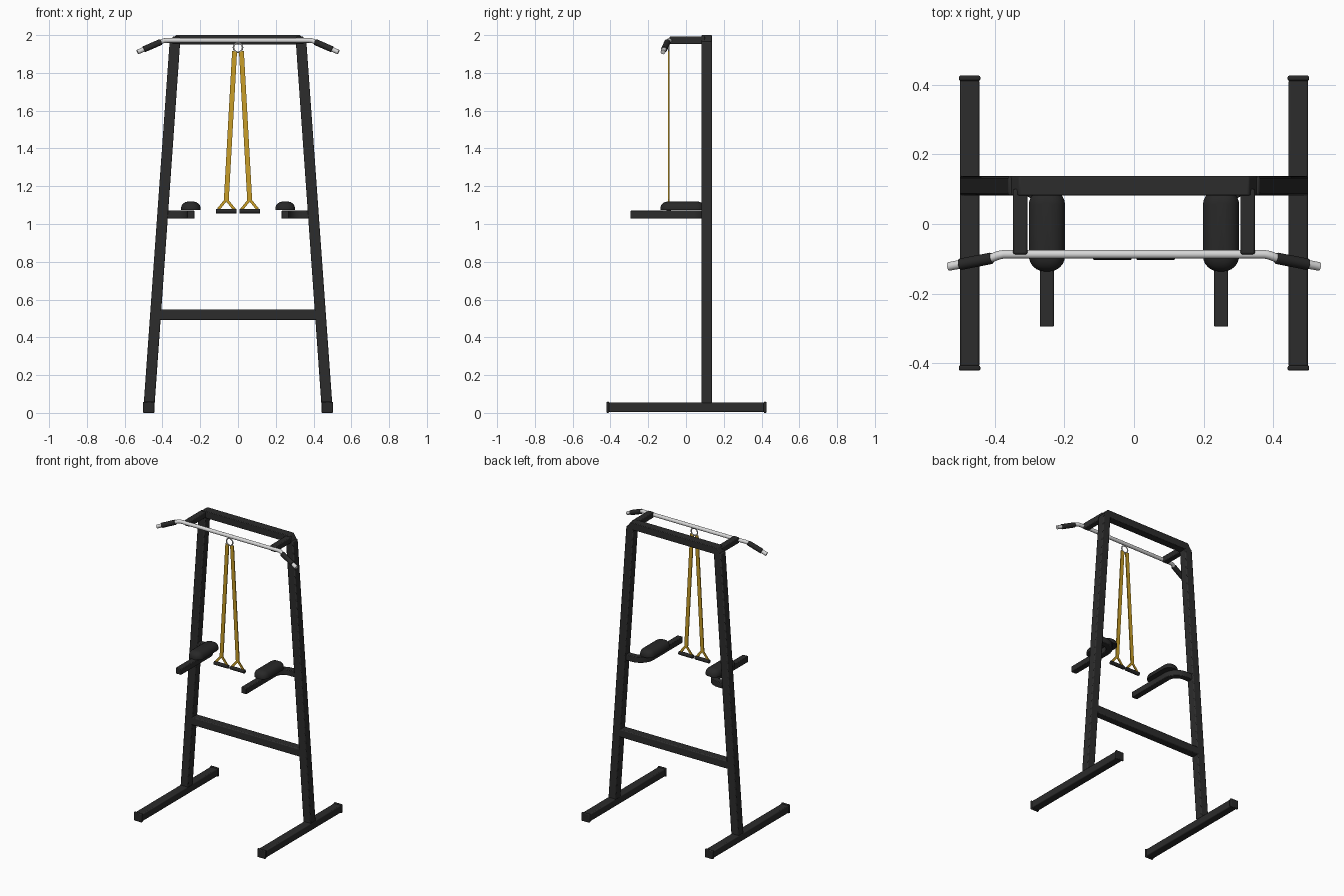
import bpy, bmesh, math
from mathutils import Vector

cube = bpy.data.objects.get("Cube")
if cube:
    bpy.data.objects.remove(cube, do_unlink=True)


def material(name, rgb, rough=0.5):
    m = bpy.data.materials.new(name)
    m.use_nodes = True
    m.diffuse_color = (*rgb, 1)
    b = m.node_tree.nodes["Principled BSDF"]
    b.inputs["Base Color"].default_value = (*rgb, 1)
    b.inputs["Roughness"].default_value = rough
    return m


BLACK = material("black steel", (0.025, 0.025, 0.025))
RUBBER = material("dark rubber", (0.021, 0.021, 0.021))
CHROME = material("pale metal", (0.68, 0.68, 0.68))
YELLOW = material("yellow webbing", (0.58, 0.34, 0.02))


def finish(name, bm, mat, bevel=0, segments=2):
    bmesh.ops.recalc_face_normals(bm, faces=bm.faces[:])
    me = bpy.data.meshes.new(name)
    bm.to_mesh(me)
    bm.free()
    ob = bpy.data.objects.new(name, me)
    bpy.context.collection.objects.link(ob)
    me.materials.append(mat)
    bpy.ops.object.select_all(action='DESELECT')
    ob.select_set(True)
    bpy.context.view_layer.objects.active = ob
    bpy.ops.object.shade_smooth_by_angle(angle=math.radians(40))
    if bevel:
        mod = ob.modifiers.new("rounded edges", 'BEVEL')
        mod.width = bevel
        mod.segments = segments
        mod.limit_method = 'ANGLE'
    return ob


def prism(name, outline, y0, y1, mat, bevel=0.006, segments=2):
    """Extrude an (x, z) outline from y0 to y1."""
    bm = bmesh.new()
    a = [bm.verts.new((x, y0, z)) for x, z in outline]
    b = [bm.verts.new((x, y1, z)) for x, z in outline]
    bm.faces.new(a)
    bm.faces.new(b)
    for i in range(len(a)):
        j = (i + 1) % len(a)
        bm.faces.new((a[i], a[j], b[j], b[i]))
    return finish(name, bm, mat, bevel, segments)


def box(name, x0, x1, y0, y1, z0, z1, mat, bevel=0.006):
    x0, x1 = sorted((x0, x1))
    return prism(name, [(x0, z0), (x1, z0), (x1, z1), (x0, z1)], y0, y1, mat, bevel)


def sweep(name, points, section, mat, bevel=0):
    """Sweep a (side, up) section along a path."""
    bm = bmesh.new()
    pts = [Vector(p) for p in points]
    rings = []
    for i, p in enumerate(pts):
        t = (pts[min(i + 1, len(pts) - 1)] - pts[max(i - 1, 0)]).normalized()
        side = t.cross(Vector((0, 0, 1))).normalized()
        up = side.cross(t)
        rings.append([bm.verts.new(p + side * u + up * v) for u, v in section])
    n = len(section)
    for a, b in zip(rings, rings[1:]):
        for i in range(n):
            bm.faces.new((a[i], a[(i + 1) % n], b[(i + 1) % n], b[i]))
    bm.faces.new(rings[0])
    bm.faces.new(rings[-1])
    return finish(name, bm, mat, bevel)


def circle(r, n=20):
    return [(r * math.cos(2 * math.pi * i / n), r * math.sin(2 * math.pi * i / n)) for i in range(n)]


def square(w):
    return [(-w, -w), (w, -w), (w, w), (-w, w)]


def strap(name, a, b, width, y):
    """Thin flat band between two (x, z) points."""
    d = Vector((b[0] - a[0], b[1] - a[1])).normalized() * width / 2
    n = (-d.y, d.x)
    quad = [(a[0] - n[0], a[1] - n[1]), (b[0] - n[0], b[1] - n[1]),
            (b[0] + n[0], b[1] + n[1]), (a[0] + n[0], a[1] + n[1])]
    return prism(name, quad, y - 0.003, y + 0.003, YELLOW, 0)


POST_Y = (0.082, 0.138)
BAR_Y, BAR_Z = -0.087, 1.972

# Crossbars joining the two posts
prism("top_crossbar", [(-0.362, 1.95), (0.362, 1.95), (0.33, 2.0), (-0.33, 2.0)], *POST_Y, BLACK, 0.004)
box("lower_crossbar", -0.43, 0.43, *POST_Y, 0.492, 0.547, BLACK)

for s, side in ((-1, "right"), (1, "left")):
    # Floor foot with end caps and leaning post
    box(side + "_foot", s * 0.444, s * 0.5, -0.41, 0.415, 0.004, 0.055, BLACK)
    for y, end in ((-0.421, "front"), (0.411, "back")):
        box(f"{side}_{end}_foot_cap", s * 0.441, s * 0.503, y, y + 0.015, 0, 0.059, RUBBER, 0.005)
    prism(side + "_post", [(s * 0.499, 0.05), (s * 0.441, 0.05), (s * 0.306, 1.965), (s * 0.362, 1.965)],
          *POST_Y, BLACK)

    # Arm carrying the pull-up bar
    box(side + "_bar_arm", s * 0.306, s * 0.347, BAR_Y, 0.1, 1.952, 1.992, BLACK, 0.005)

    # Dip handle: out of the post, round an elbow, then forward
    path = [(s * 0.395, 0.105, 1.05)]
    for i in range(9):
        a = math.radians(90 * i / 8)
        path.append((s * (0.33 - 0.08 * math.sin(a)), 0.025 + 0.08 * math.cos(a), 1.05))
    path.append((s * 0.25, -0.295, 1.05))
    sweep(side + "_dip_handle", path, square(0.0205), BLACK, 0.004)

    # Domed forearm pad with rounded ends
    bm = bmesh.new()
    layers = ((0, 0.0), (0.012, 0.0), (0.026, 0.004), (0.036, 0.012), (0.043, 0.024), (0.046, 0.038))
    rings = []
    for z, inset in layers:
        ring = []
        for cx, cy, start in ((1, 1, 0), (-1, 1, 90), (-1, -1, 180), (1, -1, 270)):
            for k in range(7):
                a = math.radians(start + 15 * k)
                r = 0.045 - inset
                ring.append(bm.verts.new((s * 0.25 + cx * 0.007 + r * math.cos(a),
                                          -0.018 + cy * 0.073 + r * math.sin(a), 1.073 + z)))
        rings.append(ring)
    for lo, hi in zip(rings, rings[1:]):
        for i in range(28):
            j = (i + 1) % 28
            bm.faces.new((lo[i], lo[j], hi[j], hi[i]))
    bm.faces.new(rings[0])
    bm.faces.new(rings[-1])
    finish(side + "_forearm_pad", bm, RUBBER)

    # Grip over the drooping bar end
    sweep(side + "_bar_grip", [(s * 0.408, -0.098, 1.964), (s * 0.5, -0.116, 1.924)], circle(0.0165), RUBBER, 0.003)

    # Hanging strap, forked end and handle
    x, y = s * 0.062, -0.091
    strap(side + "_strap", (s * 0.018, 1.915), (x, 1.125), 0.026, y)
    for k, part in ((-1, "inner"), (1, "outer")):
        strap(f"{side}_{part}_strap_fork", (x, 1.13), (x + s * k * 0.043, 1.077), 0.015, y)
    sweep(side + "_strap_handle", [(x - 0.055, y, 1.068), (x + 0.055, y, 1.068)], circle(0.0125), RUBBER, 0.003)

# Pull-up bar with drooping ends
half = [(0.375, BAR_Y, BAR_Z), (0.39, -0.09, 1.971), (0.405, -0.096, 1.966),
        (0.42, -0.1, 1.959), (0.532, -0.122, 1.91)]
sweep("pull_up_bar", [(-x, y, z) for x, y, z in reversed(half)] + half, circle(0.0125), CHROME)

# Ring holding the straps
bm = bmesh.new()
N, M = 32, 10
grid = []
for i in range(N):
    a = 2 * math.pi * i / N
    grid.append([bm.verts.new(((0.024 + u) * math.cos(a), -0.091 + v, 1.934 + (0.024 + u) * math.sin(a)))
                 for u, v in circle(0.004, M)])
for i in range(N):
    for j in range(M):
        p, q = grid[i], grid[(i + 1) % N]
        bm.faces.new((p[j], p[(j + 1) % M], q[(j + 1) % M], q[j]))
finish("strap_ring", bm, CHROME)
